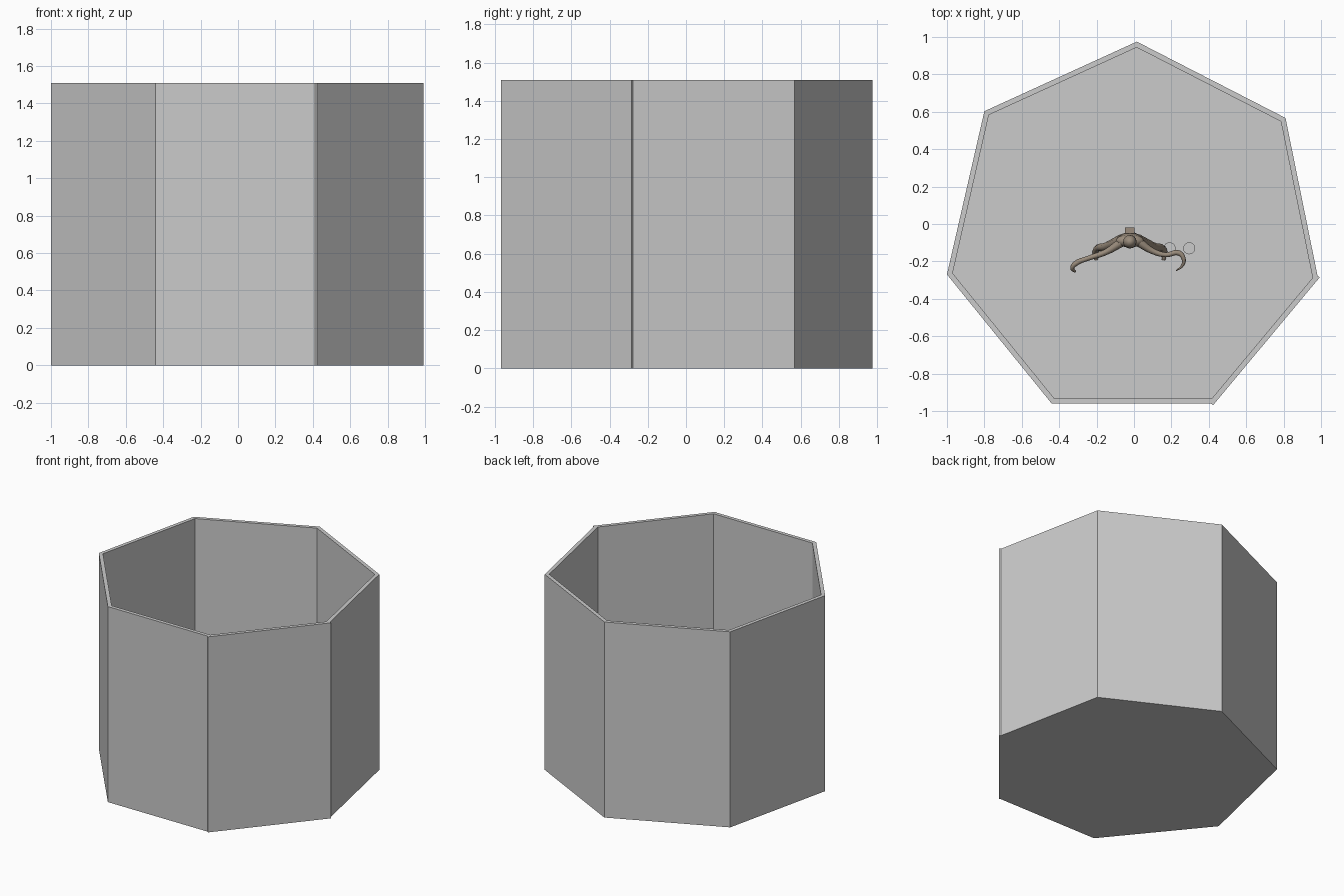
import bpy, bmesh, math
from mathutils import Vector

if "Cube" in bpy.data.objects:
    bpy.data.objects.remove(bpy.data.objects["Cube"])

WALL_H, THICK = 1.51, 0.028

brown = bpy.data.materials.new("brown_hide")
brown.diffuse_color = (0.32, 0.26, 0.2, 1)
brown.use_nodes = True
brown.node_tree.nodes["Principled BSDF"].inputs["Base Color"].default_value = brown.diffuse_color


def prism(name, pts, z0, z1):
    """Extrude a flat outline between two heights."""
    bm = bmesh.new()
    face = bm.faces.new([bm.verts.new((p[0], p[1], z0)) for p in pts])
    top = bmesh.ops.extrude_face_region(bm, geom=[face])["geom"]
    bmesh.ops.translate(bm, vec=(0, 0, z1 - z0),
                        verts=[v for v in top if isinstance(v, bmesh.types.BMVert)])
    bmesh.ops.recalc_face_normals(bm, faces=bm.faces)
    me = bpy.data.meshes.new(name)
    bm.to_mesh(me)
    bm.free()
    ob = bpy.data.objects.new(name, me)
    bpy.context.collection.objects.link(ob)
    return ob


def limb(name, pts, size):
    """Tapered tube through points (x, y, z, radius factor)."""
    cu = bpy.data.curves.new(name, 'CURVE')
    cu.dimensions = '3D'
    cu.bevel_depth = size
    cu.bevel_resolution = 2
    cu.resolution_u = 5
    cu.use_fill_caps = True
    sp = cu.splines.new('BEZIER')
    sp.bezier_points.add(len(pts) - 1)
    for bp, (x, y, z, r) in zip(sp.bezier_points, pts):
        bp.co = (x, y, z)
        bp.radius = r
        bp.handle_left_type = bp.handle_right_type = 'AUTO'
    cu.materials.append(brown)
    ob = bpy.data.objects.new(name, cu)
    bpy.context.collection.objects.link(ob)


def blob(name, loc, scale):
    bpy.ops.mesh.primitive_uv_sphere_add(segments=16, ring_count=10, location=loc)
    ob = bpy.context.object
    ob.name = name
    ob.scale = scale
    ob.data.materials.append(brown)
    bpy.ops.object.shade_smooth_by_angle()


# Seven-sided room: outer corners, clockwise from the back
outer = [Vector(p) for p in ((0.015, 0.975), (0.81, 0.567), (0.985, -0.295), (0.43, -0.96),
                             (-0.44, -0.96), (-1.0, -0.27), (-0.80, 0.603))]
n = len(outer)


def inset(i):
    """Mitred inner corner."""
    a = (outer[i] - outer[i - 1]).normalized()
    b = (outer[(i + 1) % n] - outer[i]).normalized()
    na, nb = Vector((a.y, -a.x)), Vector((b.y, -b.x))
    m = (na + nb).normalized()
    return outer[i] + m * THICK / m.dot(na)


inner = [inset(i) for i in range(n)]

# Walls, mitred at the corners; the front right one is a square-ended panel
for i in range(n):
    j = (i + 1) % n
    o0, o1, i0, i1 = outer[i], outer[j], inner[i], inner[j]
    if i == 2:
        d = (o1 - o0).normalized()
        side = Vector((d.y, -d.x)) * THICK
        o0, o1 = o0 - d * 0.012, o1 + d * 0.012
        i0, i1 = o0 + side, o1 + side
    prism(f"wall_{i + 1}", [o0, o1, i1, i0], 0, WALL_H)

# Floor
prism("floor", inner, 0, 0.006)

# Small standing figure: body, head and back pack
CX = -0.022
blob("torso", (CX, -0.085, 0.4), (0.065, 0.042, 0.12))
blob("shoulders", (CX, -0.09, 0.47), (0.075, 0.035, 0.04))
blob("head", (CX, -0.095, 0.56), (0.036, 0.036, 0.05))
pack = prism("back_pack", [(CX - 0.025, -0.02), (CX + 0.025, -0.02),
                           (CX + 0.025, -0.05), (CX - 0.025, -0.05)], 0.38, 0.48)
pack.data.materials.append(brown)

# Legs
for s, side in ((-1, "left"), (1, "right")):
    limb(f"{side}_leg", [(CX + s * 0.04, -0.085, 0.32, 1.6), (CX + s * 0.12, -0.12, 0.18, 1.2),
                         (CX + s * 0.185, -0.15, 0.03, 0.8), (CX + s * 0.18, -0.19, 0.012, 0.5)], 0.02)

# Arms with curled claws
limb("left_arm", [(-0.07, -0.1, 0.47, 1.5), (-0.15, -0.15, 0.46, 1.0), (-0.25, -0.185, 0.46, 0.8),
                  (-0.31, -0.21, 0.46, 0.9), (-0.33, -0.235, 0.45, 0.7), (-0.315, -0.255, 0.43, 0.4)], 0.016)
limb("right_arm", [(0.03, -0.1, 0.47, 1.5), (0.1, -0.145, 0.46, 1.0), (0.17, -0.165, 0.46, 0.8),
                   (0.24, -0.155, 0.46, 0.9), (0.265, -0.185, 0.46, 0.7), (0.26, -0.22, 0.45, 0.5),
                   (0.225, -0.25, 0.43, 0.2)], 0.016)

# Two small round discs beside the figure
for k, x in enumerate((0.19, 0.295)):
    ring = [(x + 0.032 * math.cos(t * math.tau / 32), -0.13 + 0.032 * math.sin(t * math.tau / 32))
            for t in range(32)]
    prism(f"disc_{k + 1}", ring, 0.006, 0.03)
